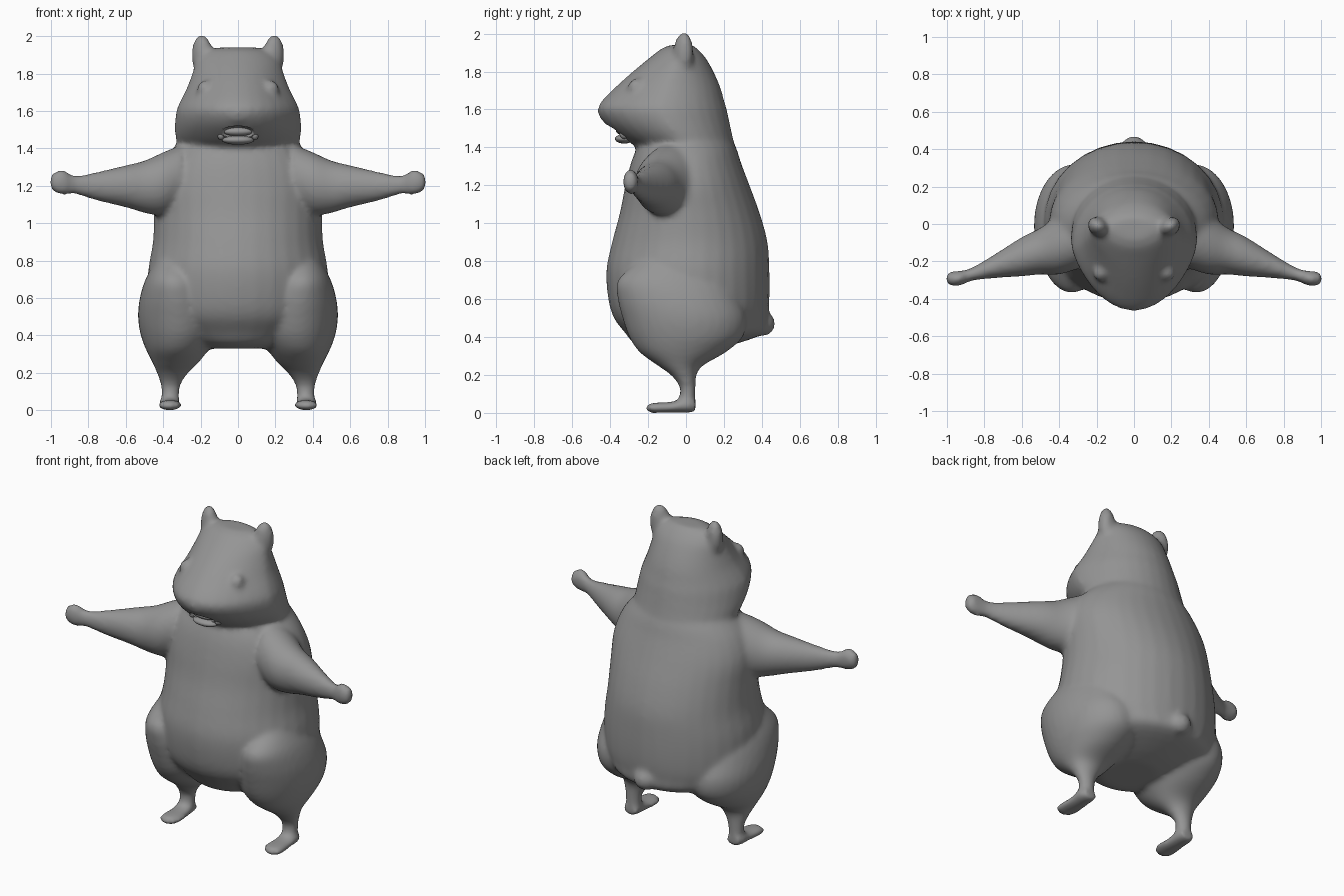
import bpy, bmesh, math
from mathutils import Matrix, Vector

old = bpy.data.objects.get("Cube")
if old:
    bpy.data.objects.remove(old, do_unlink=True)

fur = bpy.data.materials.new("plain grey")
fur.use_nodes = True
fur.diffuse_color = (0.3, 0.3, 0.3, 1)
fur.node_tree.nodes["Principled BSDF"].inputs["Base Color"].default_value = (0.3, 0.3, 0.3, 1)


def spline(rows, steps=4):
    """Smoothly fill in rows between the given ones."""
    out = []
    for i in range(len(rows) - 1):
        p = [rows[max(0, min(len(rows) - 1, i + d))] for d in (-1, 0, 1, 2)]
        for step in range(steps):
            t = step / steps
            out.append([b + t * ((c - a) / 2 + t * ((a - 2.5 * b + 2 * c - d / 2)
                        + t * (1.5 * (b - c) + (d - a) / 2)))
                        for a, b, c, d in zip(*p)])
    return out + [list(rows[-1])]


def loft(bm, rows, place, point=1.0, sides=32):
    """Rows are station, a low, a high, b low, b high; point sharpens the low b side."""
    rings = []
    for s, a0, a1, b0, b1 in spline(rows):
        ring = []
        for i in range(sides):
            t = math.tau * i / sides
            c, n = math.cos(t), math.sin(t)
            n = n if n > 0 else -abs(n) ** point
            a = (a0 + a1) / 2 + c * (a1 - a0) / 2
            b = (b0 + b1) / 2 + n * (b1 - b0) / 2
            ring.append(bm.verts.new(place(s, a, b)))
        rings.append(ring)
    faces = [bm.faces.new(rings[0]), bm.faces.new(rings[-1])]
    for low, high in zip(rings, rings[1:]):
        for i in range(sides):
            j = (i + 1) % sides
            faces.append(bm.faces.new((low[i], low[j], high[j], high[i])))
    bmesh.ops.recalc_face_normals(bm, faces=faces)


def ball(bm, centre, radii, tilt=(0, 0, 0)):
    turn = Matrix.Identity(4)
    for angle, axis in zip(tilt, "XYZ"):
        turn = Matrix.Rotation(math.radians(angle), 4, axis) @ turn
    m = Matrix.Translation(Vector(centre)) @ turn @ Matrix.Diagonal((*radii, 1))
    bmesh.ops.create_uvsphere(bm, u_segments=20, v_segments=12, radius=1, matrix=m)


def finish(name, bm):
    mesh = bpy.data.meshes.new(name)
    bm.to_mesh(mesh)
    bm.free()
    for f in mesh.polygons:
        f.use_smooth = True
    mesh.materials.append(fur)
    obj = bpy.data.objects.new(name, mesh)
    bpy.context.collection.objects.link(obj)
    return obj


def upright(side=1):
    return lambda z, x, y: (side * x, y, z)


skin = bmesh.new()

# torso: station is height
torso = [(0.33, 0.15, -0.2, 0.12), (0.36, 0.27, -0.27, 0.25), (0.42, 0.39, -0.32, 0.41),
         (0.5, 0.46, -0.38, 0.43), (0.6, 0.48, -0.41, 0.44), (0.75, 0.48, -0.42, 0.44),
         (0.9, 0.455, -0.39, 0.43), (1.05, 0.45, -0.35, 0.39), (1.2, 0.45, -0.32, 0.335),
         (1.32, 0.41, -0.29, 0.29), (1.41, 0.34, -0.25, 0.26), (1.5, 0.24, -0.18, 0.21)]
loft(skin, [(z, -w, w, f, b) for z, w, f, b in torso], upright())

# head: pointed toward the snout
head = [(1.37, 0.28, -0.2, 0.24), (1.41, 0.32, -0.27, 0.255), (1.46, 0.335, -0.35, 0.245),
        (1.53, 0.337, -0.43, 0.23), (1.6, 0.33, -0.465, 0.215), (1.65, 0.31, -0.44, 0.2),
        (1.72, 0.275, -0.37, 0.18), (1.8, 0.245, -0.28, 0.145), (1.87, 0.22, -0.195, 0.105),
        (1.92, 0.17, -0.13, 0.06), (1.94, 0.1, -0.08, 0.03)]
loft(skin, [(z, -w, w, f, b) for z, w, f, b in head], upright(), point=1.5)

# snout and tail stub
ball(skin, (0, -0.4, 1.59), (0.085, 0.065, 0.065))
ball(skin, (0, 0.41, 0.47), (0.07, 0.06, 0.065))

arm = [(0.3, -0.24, 0.1, 1.06, 1.42), (0.4, -0.27, 0.05, 1.04, 1.38),
       (0.5, -0.27, -0.02, 1.055, 1.335), (0.6, -0.28, -0.07, 1.085, 1.31),
       (0.75, -0.29, -0.165, 1.12, 1.275), (0.87, -0.305, -0.235, 1.155, 1.255),
       (0.93, -0.33, -0.25, 1.15, 1.285), (0.98, -0.33, -0.255, 1.165, 1.275),
       (1.005, -0.31, -0.27, 1.19, 1.25)]
leg = [(0.015, 0.315, 0.415, -0.04, 0.05), (0.08, 0.315, 0.41, -0.035, 0.05),
       (0.14, 0.305, 0.415, -0.035, 0.05), (0.2, 0.265, 0.435, -0.08, 0.055),
       (0.25, 0.215, 0.455, -0.15, 0.09), (0.32, 0.16, 0.49, -0.245, 0.21),
       (0.4, 0.11, 0.52, -0.3, 0.3), (0.5, 0.1, 0.535, -0.335, 0.32),
       (0.6, 0.13, 0.525, -0.36, 0.28), (0.7, 0.18, 0.495, -0.36, 0.22),
       (0.8, 0.25, 0.44, -0.25, 0.1)]
foot = [(0.05, 0.32, 0.41, 0.0, 0.07), (0.0, 0.31, 0.42, 0.0, 0.085),
        (-0.07, 0.305, 0.42, 0.0, 0.06), (-0.15, 0.3, 0.43, 0.0, 0.055),
        (-0.19, 0.315, 0.42, 0.0, 0.05), (-0.21, 0.34, 0.395, 0.01, 0.04)]

for side in (1, -1):
    loft(skin, arm, lambda x, y, z: (side * x, y, z))
    loft(skin, leg, upright(side))
    loft(skin, foot, lambda y, x, z: (side * x, y, z))
    # ears lean outward, eyes bulge from the face
    ball(skin, (side * 0.19, -0.015, 1.89), (0.062, 0.05, 0.12), (0, side * 4, side * 35))
    ball(skin, (side * 0.175, -0.262, 1.71), (0.045, 0.045, 0.055))
    # whisker pads
    ball(skin, (side * 0.07, -0.36, 1.55), (0.07, 0.06, 0.04))

body = finish("body", skin)
remesh = body.modifiers.new("fuse", "REMESH")
remesh.mode = "VOXEL"
remesh.voxel_size = 0.016
remesh.use_smooth_shade = True
smooth = body.modifiers.new("soften", "SMOOTH")
smooth.factor = 0.5
smooth.iterations = 7

# open mouth, cut into the face
hollow = bmesh.new()
ball(hollow, (0, -0.41, 1.48), (0.1, 0.1, 0.04))
cutter = finish("mouth_cutter", hollow)
cutter.hide_render = True
cutter.hide_set(True)
cutter.display_type = "WIRE"
cut = body.modifiers.new("mouth", "BOOLEAN")
cut.operation = "DIFFERENCE"
cut.object = cutter

# lower lip and teeth
jaw = bmesh.new()
ball(jaw, (0, -0.325, 1.445), (0.085, 0.05, 0.025))
finish("lower_lip", jaw)
teeth = bmesh.new()
ball(teeth, (0, -0.335, 1.49), (0.08, 0.035, 0.024))
for side in (1, -1):
    ball(teeth, (side * 0.09, -0.325, 1.47), (0.02, 0.025, 0.025))
finish("teeth", teeth)
